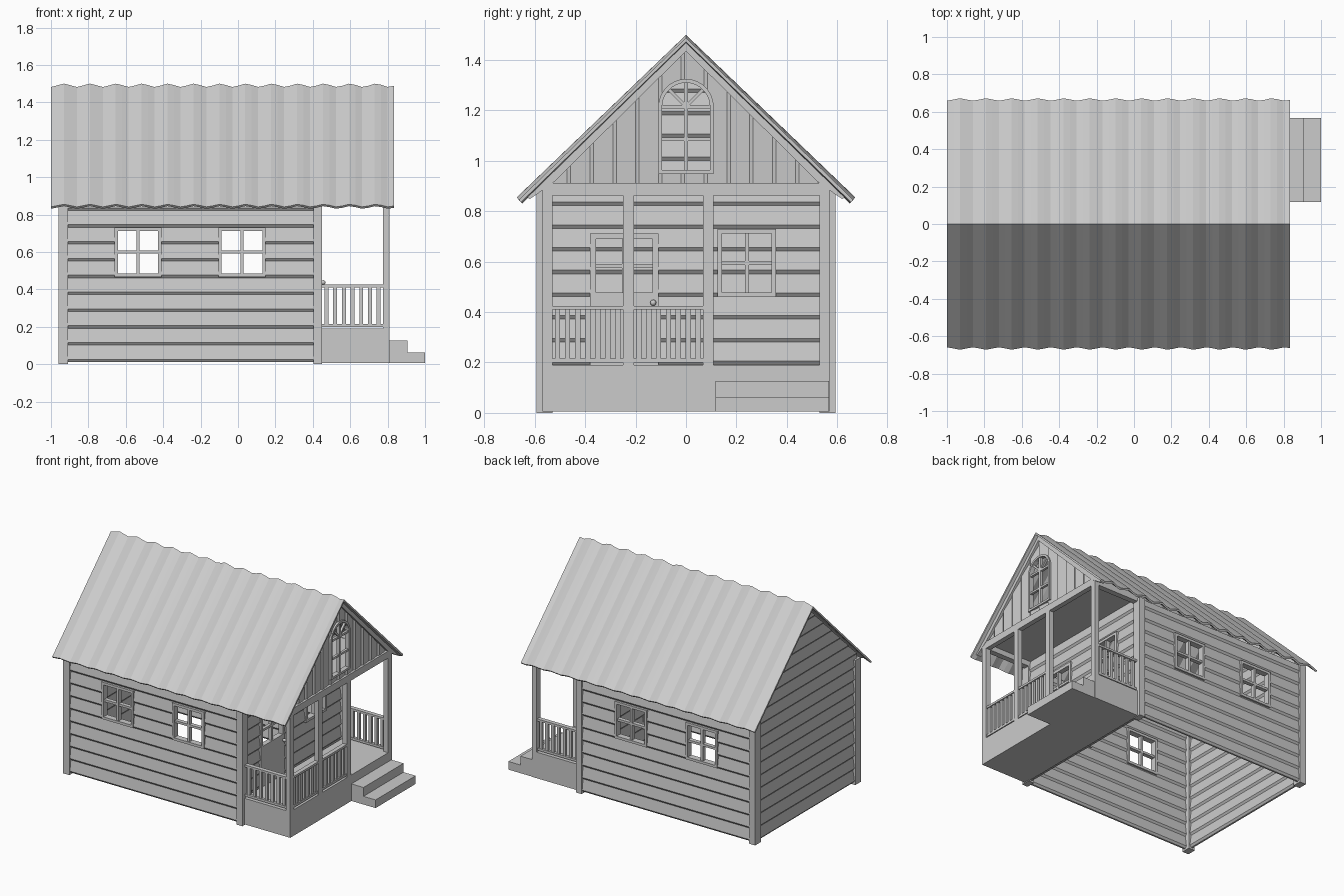
import bpy, bmesh, math

if "Cube" in bpy.data.objects:
    bpy.data.objects.remove(bpy.data.objects["Cube"])

def mesh_object(name, bm):
    bmesh.ops.recalc_face_normals(bm, faces=bm.faces)
    me = bpy.data.meshes.new(name)
    bm.to_mesh(me)
    bm.free()
    ob = bpy.data.objects.new(name, me)
    bpy.context.collection.objects.link(ob)
    return ob

def prism(name, pts, axes, a, b):
    """Profile in the first two axes, extruded along the third from a to b."""
    idx = ["xyz".index(c) for c in axes]
    bm = bmesh.new()
    def ring(h):
        out = []
        for p in pts:
            v = [0, 0, 0]
            v[idx[0]], v[idx[1]], v[idx[2]] = p[0], p[1], h
            out.append(bm.verts.new(v))
        return out
    r0, r1 = ring(a), ring(b)
    n = len(pts)
    bm.faces.new(r0)
    bm.faces.new(r1)
    for i in range(n):
        bm.faces.new((r0[i], r0[(i + 1) % n], r1[(i + 1) % n], r1[i]))
    return mesh_object(name, bm)

def box(name, x0, x1, y0, y1, z0, z1):
    return prism(name, [(x0, y0), (x1, y0), (x1, y1), (x0, y1)], "xyz", z0, z1)

def cut(ob, cutter, op='DIFFERENCE'):
    cutter.hide_render = True
    m = ob.modifiers.new("cut", 'BOOLEAN')
    m.operation, m.object, m.solver = op, cutter, 'EXACT'
    dg = bpy.context.evaluated_depsgraph_get()
    me = bpy.data.meshes.new_from_object(ob.evaluated_get(dg))
    ob.modifiers.clear()
    ob.data = me
    bpy.data.objects.remove(cutter)

def lap(outer, s, t0, t1, thick=0.034, pitch=0.09, d=0.011):
    """Lapped board section as (depth, height) points."""
    ts = []
    t = t0
    while t < t1 - 0.02:
        ts += [(d, t), (0, t + 0.014)]
        t += pitch
    ts.append((d * 0.8, t1))
    front = [(outer - s * q, h) for q, h in ts]
    back = [(outer - s * (thick - q), h) for q, h in ts]
    return front + back[::-1]

def frame(name, axis, u0, u1, z0, z1, d0, d1, b=0.018, bar=0.016):
    """Four-pane frame; axis is the direction along the wall."""
    um, zm = (u0 + u1) / 2, (z0 + z1) / 2
    dm = 0.006
    parts = [(u0, u0 + b, z0, z1, 0), (u1 - b, u1, z0, z1, 0),
             (u0 + b, u1 - b, z0, z0 + b, 0), (u0 + b, u1 - b, z1 - b, z1, 0),
             (um - bar / 2, um + bar / 2, z0 + b, z1 - b, dm),
             (u0 + b, u1 - b, zm - bar / 2, zm + bar / 2, dm + 0.001)]
    for a, c, e, f, i in parts:
        if axis == 'x':
            box(name, a, c, d0 + i, d1 - i, e, f)
        else:
            box(name, d0 + i, d1 - i, a, c, e, f)

SL = 0.96                       # roof slope
PEAK = 1.462                    # underside of the roof at the ridge

# corrugated roof: one folded section lofted along x
bm = bmesh.new()
rows = []
period, n = 0.139, 53
for i in range(n + 1):
    x = -1 + 1.835 * i / n
    w = 0.5 - 0.5 * math.cos(2 * math.pi * (x + 1) / period)
    top, low = 1.482 + 0.018 * w, 1.466 + 0.018 * w
    ey, ez = 0.659 + 0.013 * w, 0.841 + 0.014 * w
    sec = [(0, top), (ey, ez), (ey - 0.009, ez - 0.010), (0, low), (-ey + 0.009, ez - 0.010), (-ey, ez)]
    rows.append([bm.verts.new((x, y, z)) for y, z in sec])
for a, b in zip(rows, rows[1:]):
    for j in range(6):
        bm.faces.new((a[j], a[(j + 1) % 6], b[(j + 1) % 6], b[j]))
bm.faces.new(rows[0])
bm.faces.new(rows[-1])
mesh_object("corrugated_roof", bm)

# side walls with two windows each
for s in (-1, 1):
    wall = prism("side_wall", lap(s * 0.588, s, 0.012, 0.885), "yzx", -0.93, 0.42)
    for x0, x1 in ((-0.66, -0.41), (-0.105, 0.148)):
        cut(wall, box("cutter", x0 + 0.008, x1 - 0.008, s * 0.5, s * 0.7, 0.475, 0.722))
        frame("side_window", 'x', x0, x1, 0.467, 0.73, *sorted((s * 0.55, s * 0.593)))

# back wall with its gable, trimmed to the roof
back = prism("back_wall", lap(-0.953, -1, 0.012, 1.46), "xzy", -0.58, 0.58)
e = PEAK - SL * 0.57
cut(back, prism("cutter", [(-0.57, -0.1), (0.57, -0.1), (0.57, e), (0, PEAK), (-0.57, e)],
                "yzx", -1.1, -0.8), 'INTERSECT')

# porch-side wall, window, door and knob
wall = prism("porch_wall", lap(0.442, 1, 0.012, 0.905), "xzy", -0.555, 0.555)
cut(wall, box("cutter", 0.3, 0.6, -0.375, -0.115, 0.19, 0.706))
cut(wall, box("cutter", 0.3, 0.6, 0.135, 0.35, 0.47, 0.722))
frame("porch_window", 'y', 0.125, 0.358, 0.46, 0.73, 0.405, 0.449)
frame("door_window", 'y', -0.38, -0.11, 0.455, 0.712, 0.41, 0.446, b=0.022)
box("door_panel", 0.41, 0.446, -0.38, -0.11, 0.19, 0.455)
bm = bmesh.new()
bmesh.ops.create_uvsphere(bm, u_segments=12, v_segments=8, radius=0.012)
bmesh.ops.translate(bm, verts=bm.verts, vec=(0.456, -0.13, 0.437))
for f in bm.faces:
    f.smooth = True
mesh_object("door_knob", bm)

# corner posts of the house and porch
for s in (-1, 1):
    for x0, x1 in ((-0.96, -0.91), (0.405, 0.45)):
        box("corner_post", x0, x1, *sorted((s * 0.53, s * 0.594)), 0, 0.885)
    box("porch_corner_post", 0.775, 0.81, *sorted((s * 0.53, s * 0.57)), 0.19, 0.865)
    box("side_beam", 0.43, 0.775, *sorted((s * 0.53, s * 0.57)), 0.862, 0.912)
for y0, y1 in ((-0.25, -0.207), (0.068, 0.11)):
    box("porch_post", 0.775, 0.81, y0, y1, 0.19, 0.862)
box("front_beam", 0.775, 0.81, -0.57, 0.57, 0.862, 0.912)
box("porch_ceiling", 0.43, 0.775, -0.53, 0.53, 0.9, 0.91)

# porch deck and steps
box("porch_base", 0.442, 0.81, -0.57, 0.57, 0.005, 0.19)
box("upper_step", 0.81, 0.905, 0.117, 0.567, 0.005, 0.126)
box("lower_step", 0.905, 1.0, 0.117, 0.567, 0.005, 0.063)

# railings
def railing(axis, a, b, d, count):
    def bar(name, u0, u1, h, z0, z1):
        if axis == 'x':
            box(name, u0, u1, d - h, d + h, z0, z1)
        else:
            box(name, d - h, d + h, u0, u1, z0, z1)
    bar("top_rail", a, b, 0.015, 0.41, 0.425)
    bar("bottom_rail", a, b, 0.012, 0.2, 0.216)
    step = (b - a) / count
    for i in range(count):
        c = a + step * (i + 0.5)
        bar("baluster", c - 0.0105, c + 0.0105, 0.0085, 0.216, 0.41)

for s in (-1, 1):
    railing('x', 0.45, 0.775, s * 0.55, 7)
railing('y', -0.53, -0.25, 0.793, 7)
railing('y', -0.207, 0.068, 0.793, 7)

# front gable of vertical boards with an arched opening
def arch(r, z0, zc, seg=14):
    return [(-r, z0), (r, z0)] + [(r * math.cos(math.pi * i / seg), zc + r * math.sin(math.pi * i / seg))
                                  for i in range(seg + 1)]

ZC = 1.215
gable = prism("front_gable", lap(0.8, 1, -0.562, 0.56, 0.024, 0.0905, 0.009), "xyz", 0.9, 1.5)
cut(gable, prism("cutter", [(-0.55, 0.905), (0.55, 0.905), (0, 1.45)], "yzx", 0.7, 0.9), 'INTERSECT')
cut(gable, prism("cutter", arch(0.098, 0.962, ZC), "yzx", 0.7, 0.9))
ring = prism("arched_frame", arch(0.11, 0.948, ZC), "yzx", 0.774, 0.808)
cut(ring, prism("cutter", arch(0.095, 0.963, ZC), "yzx", 0.7, 0.9))
box("arch_mullion", 0.782, 0.802, -0.008, 0.008, 0.96, 1.315)
for z in (1.085, ZC):
    box("arch_crossbar", 0.783, 0.801, -0.1, 0.1, z - 0.007, z + 0.007)
for s in (-1, 1):
    a, c, h = 0.068, 0.0045, ZC
    prism("fan_bar", [(s * c, h - c), (s * (a + c), h + a - c), (s * (a - c), h + a + c), (-s * c, h + c)],
          "yzx", 0.784, 0.8)
    # bargeboards under the roof edge
    e = 0.635
    prism("bargeboard", [(0, 1.47), (s * e, 1.47 - SL * e), (s * (e - 0.015), 1.47 - SL * e - 0.012),
                         (s * 0.53, 0.91), (0, 1.435)], "yzx", 0.778, 0.812)
